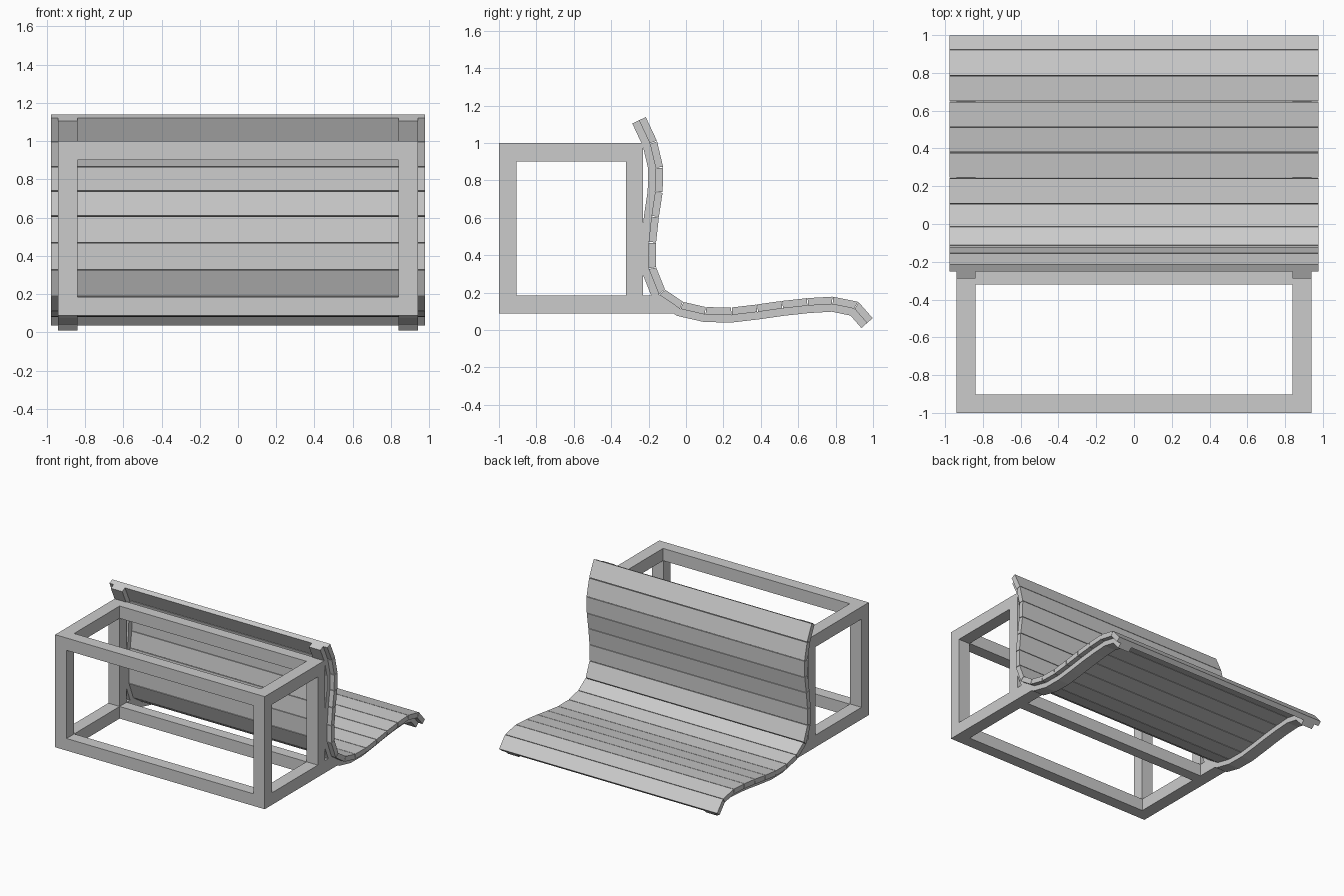
import bpy
from mathutils import Vector

if "Cube" in bpy.data.objects:
    bpy.data.objects.remove(bpy.data.objects["Cube"])

# Upper surface of the bench in (y, z), from the top of the back to the seat's lip
PROFILE = [Vector(p) for p in [
    (-.215, 1.138), (-.155, 1.010), (-.122, .870), (-.125, .735), (-.145, .603),
    (-.160, .466), (-.160, .335), (-.112, .215), (-.015, .150), (.107, .122),
    (.243, .120), (.378, .136), (.512, .155), (.648, .170), (.785, .178),
    (.922, .150), (.998, .063)]]


def offset(path, dist):
    """Mitred parallel of a path, to the underside."""
    norms = []
    for a, b in zip(path, path[1:]):
        d = (b - a).normalized()
        norms.append(Vector((d.y, -d.x)))
    out = []
    for i, p in enumerate(path):
        n0, n1 = norms[max(i - 1, 0)], norms[min(i, len(norms) - 1)]
        m = (n0 + n1).normalized()
        out.append(p + m * dist / m.dot(n0))
    return out


def prism(name, polys, x0, x1):
    """Extrude outlines in the (y, z) plane from x0 to x1."""
    verts, faces = [], []
    for poly in polys:
        n, s = len(poly), len(verts)
        verts += [(x, p[0], p[1]) for x in (x0, x1) for p in poly]
        faces.append([s + i for i in reversed(range(n))])
        faces.append([s + n + i for i in range(n)])
        faces += [[s + i, s + (i + 1) % n, s + n + (i + 1) % n, s + n + i]
                  for i in range(n)]
    me = bpy.data.meshes.new(name)
    me.from_pydata(verts, [], faces)
    me.validate()
    ob = bpy.data.objects.new(name, me)
    bpy.context.collection.objects.link(ob)
    bpy.context.view_layer.objects.active = ob
    ob.select_set(True)
    bpy.ops.object.mode_set(mode='EDIT')
    bpy.ops.mesh.select_all(action='SELECT')
    bpy.ops.mesh.normals_make_consistent(inside=False)
    bpy.ops.object.mode_set(mode='OBJECT')
    ob.select_set(False)
    return ob


def rect(y0, y1, z0, z1):
    return [(y0, z0), (y1, z0), (y1, z1), (y0, z1)]


mid = offset(PROFILE, .04)
under = offset(PROFILE, .08)

# Slats, each with a hairline gap to its neighbours
for i in range(len(PROFILE) - 1):
    a, b, c, d = PROFILE[i], PROFILE[i + 1], mid[i + 1], mid[i]
    t0 = 0 if i == 0 else .015
    t1 = 1 if i == len(PROFILE) - 2 else .985
    quad = [a.lerp(b, t0), a.lerp(b, t1), d.lerp(c, t1), d.lerp(c, t0)]
    prism(f"slat_{i + 1:02d}", [quad], -.978, .978)

XO, XI = .94, .838          # outer and inner side of frame members
Y0, Y1, Z0, Z1 = -1, -.23, .087, 1
for side, s in (("left", -1), ("right", 1)):
    x0, x1 = sorted((s * XO, s * XI))
    # Curved rib under the slats
    ribs = [[mid[i], mid[i + 1], under[i + 1], under[i]] for i in range(len(mid) - 1)]
    rib = prism(f"{side}_rib", [mid + under[::-1]], x0, x1)
    # Side frame: posts and rails
    prism(f"{side}_front_post", [rect(Y0, -.907, .185, .9)], x0, x1)
    prism(f"{side}_rear_post", [rect(-.32, Y1, .185, .9)], x0, x1)
    prism(f"{side}_top_rail", [rect(Y0, Y1, .9, Z1)], x0, x1)
    # Bottom rail runs on to meet the rib
    prism(f"{side}_bottom_rail",
          [[(Y0, Z0), (-.055, Z0), (-.16, .185), (Y0, .185)]], x0, x1)

# Cross rails
for name, y0, y1 in (("front", Y0, -.903), ("rear", -.32, Y1)):
    prism(f"{name}_top_cross_rail", [rect(y0, y1, .9, Z1)], -XI, XI)
    prism(f"{name}_bottom_cross_rail", [rect(y0, y1, Z0, .185)], -XI, XI)
